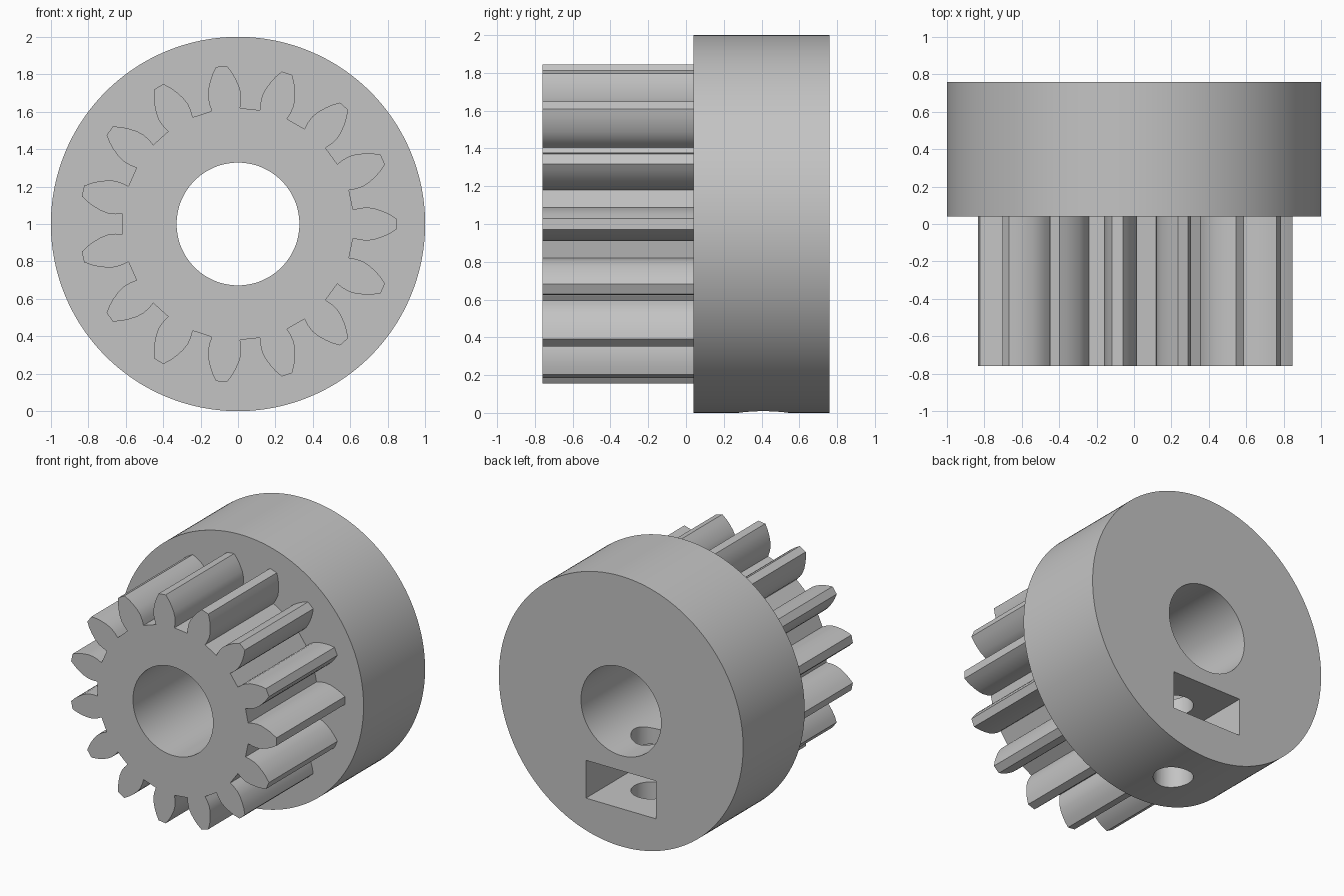
import bpy, bmesh
from math import cos, sin, pi, radians
from mathutils import Vector

cube = bpy.data.objects.get("Cube")
if cube:
    bpy.data.objects.remove(cube, do_unlink=True)

grey = bpy.data.materials.new("plain grey")
grey.use_nodes = True
COLOUR = (0.55, 0.55, 0.55, 1)
grey.diffuse_color = COLOUR
grey.node_tree.nodes["Principled BSDF"].inputs["Base Color"].default_value = COLOUR

CENTRE = Vector((0, 0, 1))      # shaft axis height
SCREW_Y = 0.41                  # set screw position along the shaft


def prism(name, outline, sweep):
    """Closed 3D outline swept along a vector into a solid."""
    bm = bmesh.new()
    face = bm.faces.new([bm.verts.new(p) for p in outline])
    ext = bmesh.ops.extrude_face_region(bm, geom=[face])
    moved = [v for v in ext["geom"] if isinstance(v, bmesh.types.BMVert)]
    bmesh.ops.translate(bm, verts=moved, vec=sweep)
    bmesh.ops.recalc_face_normals(bm, faces=bm.faces)
    mesh = bpy.data.meshes.new(name)
    bm.to_mesh(mesh)
    bm.free()
    mesh.materials.append(grey)
    obj = bpy.data.objects.new(name, mesh)
    bpy.context.collection.objects.link(obj)
    return obj


def ring(radius, y, count=128):
    """Circle around the shaft axis."""
    angles = [2 * pi * i / count for i in range(count)]
    return [CENTRE + Vector((radius * cos(a), y, radius * sin(a))) for a in angles]


def cut(obj, cutter):
    cutter.hide_render = True
    mod = obj.modifiers.new("cut", "BOOLEAN")
    mod.operation = "DIFFERENCE"
    mod.solver = "EXACT"
    mod.object = cutter
    bpy.context.view_layer.objects.active = obj
    bpy.ops.object.modifier_apply(modifier=mod.name)


# Toothed gear: one tooth half-profile (radius, half width), mirrored and repeated
TEETH = 15
half = [(0.615, 0.076), (0.65, 0.085), (0.69, 0.089), (0.73, 0.083),
        (0.775, 0.068), (0.81, 0.052), (0.847, 0.029)]
tooth = [(r, -w) for r, w in half] + [(r, w) for r, w in reversed(half)]
outline = []
for i in range(TEETH):
    a = 2 * pi * i / TEETH
    for r, w in tooth:
        outline.append(CENTRE + Vector((r * cos(a) - w * sin(a), -0.76,
                                        r * sin(a) + w * cos(a))))
gear = prism("toothed_gear", outline, Vector((0, 0.8, 0)))

# Round hub behind the gear
hub = prism("hub", ring(1.0, 0.04, 192), Vector((0, 0.72, 0)))

# Shaft bore through both
bore = prism("bore_cutter", ring(0.328, -1), Vector((0, 2, 0)))
cut(gear, bore)
cut(hub, bore)

# Nut slot open at the back, with a pointed inner end
FLAT = 0.287
slot_plan = [(-FLAT, 1), (-FLAT, 0.244), (0, 0.08), (FLAT, 0.244), (FLAT, 1)]
slot = prism("slot_cutter", [Vector((x, y, 0.28)) for x, y in slot_plan],
             Vector((0, 0, 0.28)))
cut(hub, slot)

# Set screw hole from the underside into the bore
screw_ring = [Vector((0.135 * cos(2 * pi * i / 48), SCREW_Y + 0.135 * sin(2 * pi * i / 48), -0.2))
              for i in range(48)]
screw = prism("screw_cutter", screw_ring, Vector((0, 0, 1.2)))
cut(hub, screw)

for cutter in (bore, slot, screw):
    bpy.data.objects.remove(cutter, do_unlink=True)

# Smooth rounds, crisp edges
for obj in (gear, hub):
    bpy.ops.object.select_all(action="DESELECT")
    obj.select_set(True)
    bpy.context.view_layer.objects.active = obj
    bpy.ops.object.shade_smooth_by_angle(angle=radians(25))
